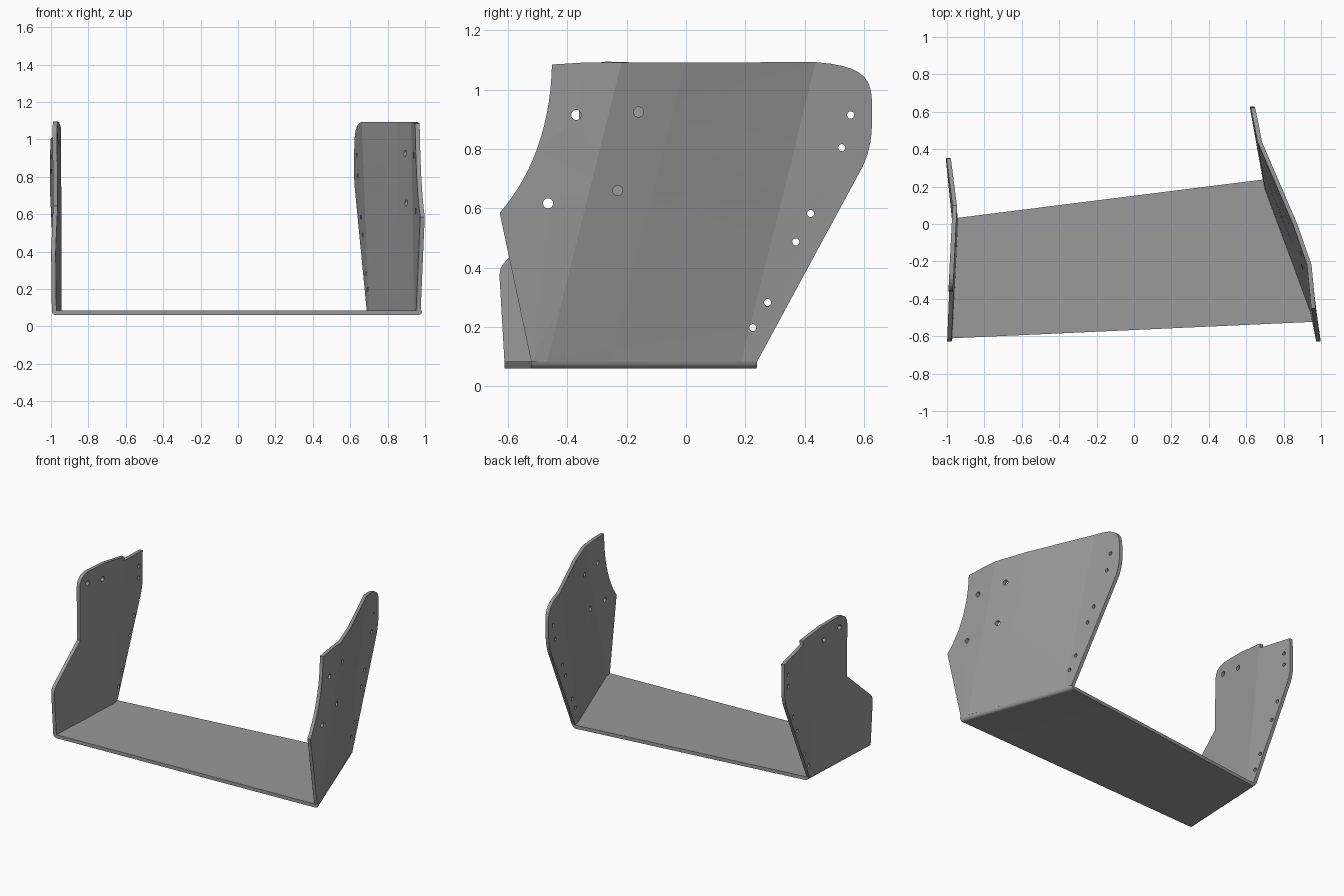
import bpy
import bmesh
from math import cos, sin, pi
from mathutils import Vector
from mathutils.geometry import interpolate_bezier

if "Cube" in bpy.data.objects:
    bpy.data.objects.remove(bpy.data.objects["Cube"], do_unlink=True)

THICK = 0.024
FLOOR, TOP = 0.06, 1.09
SEAM = FLOOR + THICK

steel = bpy.data.materials.new("grey_steel")
steel.use_nodes = True
steel.diffuse_color = (0.32, 0.32, 0.32, 1)
steel.node_tree.nodes["Principled BSDF"].inputs["Base Color"].default_value = steel.diffuse_color


def finish(bm, name):
    bmesh.ops.recalc_face_normals(bm, faces=bm.faces)
    mesh = bpy.data.meshes.new(name)
    bm.to_mesh(mesh)
    bm.free()
    mesh.materials.append(steel)
    obj = bpy.data.objects.new(name, mesh)
    bpy.context.collection.objects.link(obj)
    return obj


def curve(a, b, c, d, steps=10):
    """Curved stretch of an outline, in (y, z)."""
    return [tuple(p) for p in interpolate_bezier(Vector(a), Vector(b), Vector(c), Vector(d), steps)]


def lookup(knots, u):
    """Piecewise linear value, continued past both ends."""
    for (u0, x0), (u1, x1) in zip(knots, knots[1:]):
        if u <= u1:
            break
    return x0 + (x1 - x0) * (u - u0) / (u1 - u0)


def folded_plate(name, outline, holes, lean, low, high, inward):
    """Sheet drawn in (y, z), pierced, folded along leaning lines, then thickened."""
    bm = bmesh.new()

    def loop(points):
        vs = [bm.verts.new((0, y, z)) for y, z in points]
        return [bm.edges.new((a, b)) for a, b in zip(vs, vs[1:] + vs[:1])]

    edges = loop(outline)
    for y, z, r in holes:
        edges += loop([(y + r * cos(i * pi / 8), z + r * sin(i * pi / 8)) for i in range(16)])
    bmesh.ops.triangle_fill(bm, edges=edges, use_beauty=True)

    # fold lines
    for u, _ in low[1:-1]:
        bmesh.ops.bisect_plane(bm, geom=bm.verts[:] + bm.edges[:] + bm.faces[:], dist=1e-5,
                               plane_co=(0, u, FLOOR), plane_no=(0, TOP - FLOOR, -lean))

    # place the outer skin, then add the inner skin
    for v in bm.verts:
        t = (v.co.z - FLOOR) / (TOP - FLOOR)
        u = v.co.y - lean * t
        v.co.x = lookup(low, u) * (1 - t) + lookup(high, u) * t
    new = bmesh.ops.extrude_face_region(bm, geom=bm.faces[:], use_keep_orig=True)["geom"]
    for v in new:
        if isinstance(v, bmesh.types.BMVert):
            v.co.x += inward * THICK
    return finish(bm, name)


# Left side plate: three folds, scooped front edge, rounded rear corner
left_outline = [(-0.522, SEAM)]
left_outline += curve((-0.628, 0.585), (-0.51, 0.72), (-0.455, 0.9), (-0.452, 1.085), 14)
left_outline += [(-0.34, 1.092)]
left_outline += curve((0.44, 1.093), (0.6, 1.08), (0.627, 1.04), (0.627, 0.95))
left_outline += curve((0.627, 0.89), (0.627, 0.83), (0.615, 0.78), (0.595, 0.74), 6)
left_outline += [(0.24, SEAM)]
left_holes = [(-0.37, 0.915, 0.017), (-0.465, 0.617, 0.017), (-0.16, 0.925, 0.017), (-0.23, 0.66, 0.017)]
left_holes += [(y, z, 0.012) for y, z in ((0.555, 0.915), (0.525, 0.805), (0.42, 0.583),
                                          (0.37, 0.487), (0.275, 0.283), (0.225, 0.198))]
folded_plate("left_side_plate", left_outline, left_holes, 0.257,
             [(-0.75, 1.02), (-0.475, 0.967), (-0.26, 0.888), (0.18, 0.725), (0.45, 0.665)],
             [(-0.75, 0.975), (-0.475, 0.949), (-0.26, 0.874), (0.18, 0.685), (0.45, 0.632)], -1)

# Right side plate: one fold, stepped front edge, notched top
right_outline = [(-0.612, SEAM), (-0.628, 0.36)]
right_outline += curve((-0.628, 0.38), (-0.627, 0.405), (-0.615, 0.415), (-0.595, 0.435), 5)
right_outline += [(-0.36, 0.645)]
right_outline += curve((-0.36, 1.0), (-0.36, 1.06), (-0.33, 1.09), (-0.27, 1.095), 8)
right_outline += [(-0.1, 1.09), (0.1, 1.06), (0.1, 1.03), (0.35, 1.0)]
right_outline += curve((0.352, 0.82), (0.352, 0.78), (0.348, 0.74), (0.33, 0.7), 5)
right_outline += [(0.03, SEAM)]
right_holes = [(-0.28, 1.015, 0.017), (-0.125, 0.987, 0.017)]
right_holes += [(y, z, 0.012) for y, z in ((0.3, 0.91), (0.3, 0.83), (0.24, 0.59),
                                           (0.19, 0.475), (0.09, 0.27), (0.045, 0.175))]
folded_plate("right_side_plate", right_outline, right_holes, 0.13,
             [(-0.65, -0.997), (-0.03, -0.967), (0.4, -1.02)],
             [(-0.65, -1.0), (-0.03, -0.97), (0.22, -1.002)], 1)

# Floor plate with rounded bends where it meets both side plates
bm = bmesh.new()
rings = []
for (xr, yr), (xl, yl) in (((-0.995, -0.612), (0.985, -0.522)), ((-0.965, 0.03), (0.708, 0.24))):
    arc = [(1 - cos(i * pi / 12), 1 - sin(i * pi / 12)) for i in range(7)]
    section = [(xr + THICK * a, FLOOR + THICK * b) for a, b in arc]
    section += [(xl - THICK * a, FLOOR + THICK * b) for a, b in reversed(arc)]
    section += [(xl - THICK, SEAM), (xr + THICK, SEAM)]
    rings.append([bm.verts.new((x, yr + (yl - yr) * (x - xr) / (xl - xr), z)) for x, z in section])
front, back = rings
for i in range(len(front)):
    j = (i + 1) % len(front)
    bm.faces.new((front[i], front[j], back[j], back[i]))
for ring in rings:
    bm.faces.new(ring)
floor = finish(bm, "floor_plate")
bpy.context.view_layer.objects.active = floor
floor.select_set(True)
bpy.ops.object.shade_smooth_by_angle()
